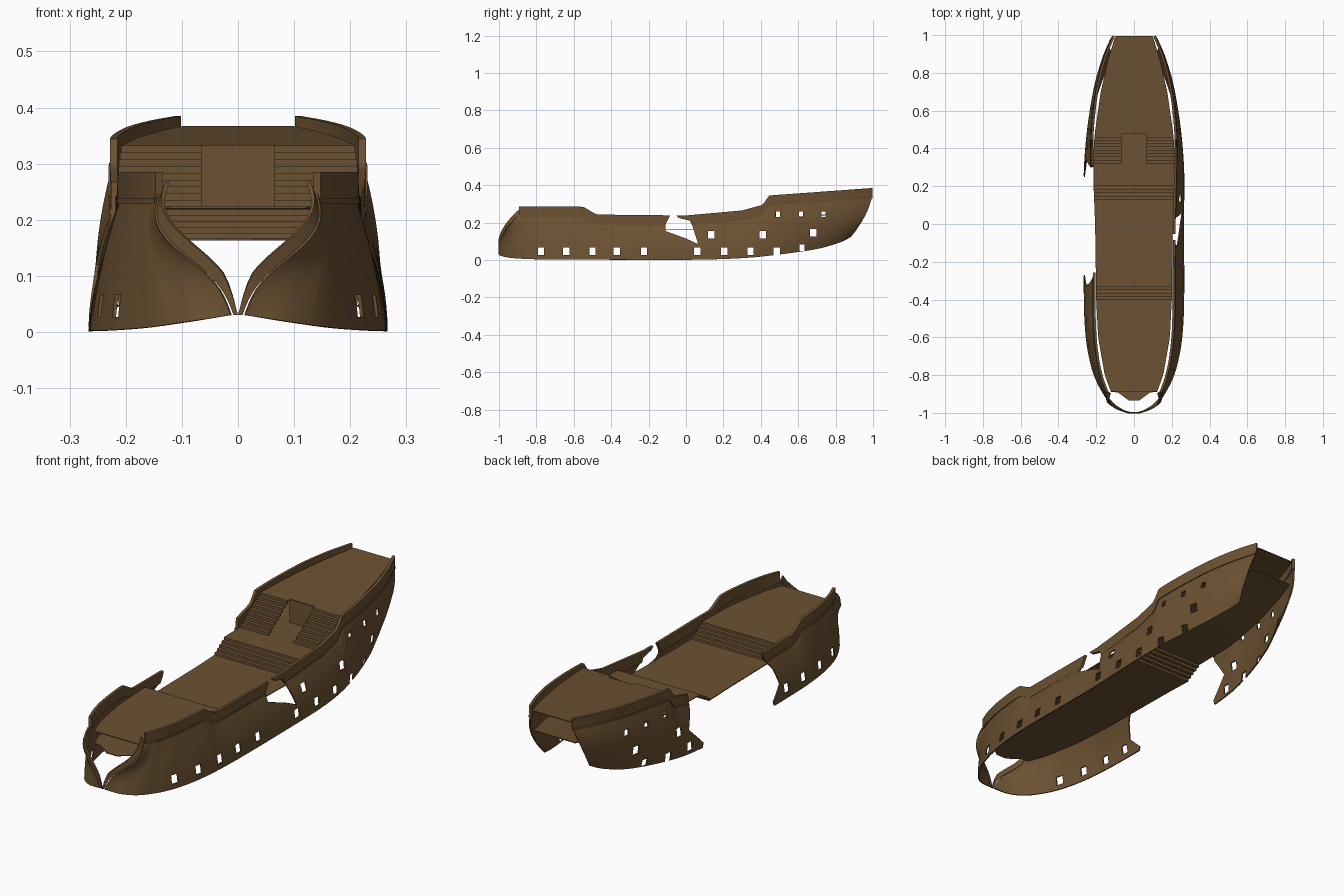
import bpy, bmesh, math
from mathutils import Vector

if "Cube" in bpy.data.objects:
    bpy.data.objects.remove(bpy.data.objects["Cube"])

wood = bpy.data.materials.new("brown_wood")
wood.diffuse_color = (0.15, 0.083, 0.032, 1)
wood.use_nodes = True
wood.node_tree.nodes["Principled BSDF"].inputs["Base Color"].default_value = wood.diffuse_color


def lerp_table(t, y):
    if y <= t[0][0]:
        return t[0][1]
    for (a, p), (b, q) in zip(t, t[1:]):
        if y <= b:
            return p + (q - p) * (y - a) / (b - a)
    return t[-1][1]


def make(name, verts, faces):
    me = bpy.data.meshes.new(name)
    me.from_pydata(verts, [], faces)
    bm = bmesh.new()
    bm.from_mesh(me)
    bmesh.ops.recalc_face_normals(bm, faces=bm.faces)
    bm.to_mesh(me)
    bm.free()
    me.materials.append(wood)
    ob = bpy.data.objects.new(name, me)
    bpy.context.collection.objects.link(ob)
    return ob


def grid(name, rows, thick, cutter=None):
    """Skin a list of point rows, thicken it and optionally cut holes."""
    n = len(rows[0])
    verts = [p for r in rows for p in r]
    faces = [(i * n + j, i * n + j + 1, (i + 1) * n + j + 1, (i + 1) * n + j)
             for i in range(len(rows) - 1) for j in range(n - 1)]
    ob = make(name, verts, faces)
    m = ob.modifiers.new("thick", 'SOLIDIFY')
    m.thickness = thick
    m.offset = 0
    if cutter:
        b = ob.modifiers.new("cut", 'BOOLEAN')
        b.operation = 'DIFFERENCE'
        b.solver = 'EXACT'
        b.object = cutter
    bpy.context.view_layer.update()
    dg = bpy.context.evaluated_depsgraph_get()
    me = bpy.data.meshes.new_from_object(ob.evaluated_get(dg))
    ob.modifiers.clear()
    ob.data = me
    return ob


def smooth(ob):
    bpy.ops.object.select_all(action='DESELECT')
    ob.select_set(True)
    bpy.context.view_layer.objects.active = ob
    bpy.ops.object.shade_smooth_by_angle(angle=math.radians(35))


# Hull stations: y, x, z of lower edge; y, x at mid height; y, x at top
ST = [(-1, .012, .03, -.975, .095, -.89, .138),
      (-.975, .09, .018, -.93, .13, -.865, .148),
      (-.90, .16, .008, -.86, .17, -.81, .167),
      (-.75, .225, .003, -.73, .213, -.70, .19),
      (-.50, .26, .002, -.50, .242, -.50, .206),
      (0, .262, .001, 0, .25, 0, .21),
      (.30, .262, .01, .30, .25, .30, .217),
      (.50, .24, .03, .50, .243, .50, .216),
      (.70, .19, .06, .71, .212, .72, .19),
      (.82, .145, .095, .86, .17, .88, .15),
      (.88, .115, .125, .955, .13, .995, .105)]
TOP = [(-.89, .245), (-.55, .245), (-.48, .203), (0, .198), (.3, .225),
       (.41, .255), (.445, .305), (1, .345)]
N = len(ST) - 1


def hull(u, v):
    i = min(int(u), N - 1)
    t = u - i
    a, b, c, d = (ST[max(0, min(N, k))] for k in (i - 1, i, i + 1, i + 2))
    s = [.5 * (2 * q + (r - p) * t + (2 * p - 5 * q + 4 * r - w) * t * t
               + (3 * q - p - 3 * r + w) * t ** 3) for p, q, r, w in zip(a, b, c, d)]
    zt = lerp_table(TOP, s[5])
    k0, k1, k2 = (1 - v) * (1 - 2 * v), 4 * v * (1 - v), v * (2 * v - 1)
    x = s[1] * k0 + s[4] * k1 + s[6] * k2
    x -= .02 * math.sin(2 * math.pi * v) * max(0, 1 - u / 1.5)
    y = max(-1, s[0] * k0 + s[3] * k1 + s[5] * k2)
    return Vector((x, y, s[2] + (zt - s[2]) * v))


# Cutters: gunports and broken openings, as prisms across x
PORTS = [(y, .047, .04) for y in (-.775, -.64, -.5, -.37, -.225, .06, .205, .345, .485)]
PORTS += [(.62, .065, .034), (.135, .135, .04), (.41, .135, .04), (.68, .145, .04)]
PORTS += [(y, .245, .028) for y in (.49, .615, .735)]
HOLE_R = [(-.11, .155), (-.11, .19), (-.075, .26), (-.04, .225), (.02, .21),
          (.035, .18), (.065, .085), (0, .115)]
HOLE_L = [(-.29, -.05), (-.27, .02), (-.33, .08), (-.31, .15), (-.26, .22), (-.24, .36),
          (.32, .36), (.3, .2), (.34, .12), (.28, .06), (.25, .03), (.27, -.05)]


def cutter_for(side):
    polys = [HOLE_R if side > 0 else HOLE_L]
    for y, z, h in PORTS:
        if side < 0 and -.28 < y < .3:
            continue
        w = h * .42
        polys.append([(y - w, z - h / 2), (y + w, z - h / 2), (y + w, z + h / 2), (y - w, z + h / 2)])
    verts, faces = [], []
    for p in polys:
        o, n = len(verts), len(p)
        verts += [(side * .06, y, z) for y, z in p] + [(side * .4, y, z) for y, z in p]
        faces += [tuple(range(o, o + n)), tuple(range(o + 2 * n - 1, o + n - 1, -1))]
        faces += [(o + k, o + (k + 1) % n, o + n + (k + 1) % n, o + n + k) for k in range(n)]
    ob = make("cutter", verts, faces)
    ob.hide_render = True
    return ob


us = [k / 14 for k in range(14 * N + 1)]
for side, tag in ((1, "right"), (-1, "left")):
    cut = cutter_for(side)

    def flip(p, dx=0, dy=0, dz=0):
        return (side * (p.x + dx), max(-1, p.y + dy), p.z + dz)

    # hull side
    smooth(grid("hull_side_" + tag,
                [[flip(hull(u, v / 14)) for v in range(15)] for u in us], .006, cut))
    # bulwark above the hull
    smooth(grid("bulwark_" + tag,
                [[flip(hull(u, 1), .003, 0, h) for h in (-.01, .015, .04)] for u in us], .013, cut))
    # thin moulding along the upper edge
    smooth(grid("moulding_" + tag,
                [[flip(hull(u, 1), .008, 0, h) for h in (-.016, -.006)] for u in us], .008, cut))
    # curved trim down the bow
    smooth(grid("bow_trim_" + tag,
                [[flip(hull(0, v / 16), -.004, 0, 0), flip(hull(0, v / 16), -.012, -.006, .022 * min(1, v / 4))]
                 for v in range(17)], .007))
    bpy.data.objects.remove(cut)

# Deck half width along the ship
W = [(-.94, .02), (-.892, .085), (-.889, .122), (-.8, .155), (-.6, .19), (-.4, .2),
     (0, .206), (.2, .214), (.42, .213), (.5, .205), (.7, .176), (.88, .135), (1, .097)]


def steps(y0, z0, y1, z1, n):
    out = []
    for k in range(n):
        za = z0 + (z1 - z0) * (k + 1) / n
        zb = z0 + (z1 - z0) * k / n
        y = y0 + (y1 - y0) * k / n
        out += [(y, zb), (y, za)]
    return out + [(y1, z1)]


def run(y0, z0, y1, z1, n=12):
    return [(y0 + (y1 - y0) * k / n, z0 + (z1 - z0) * k / n) for k in range(n + 1)]


def deck(name, prof, xa=None, xb=None):
    rows = []
    for y, z in prof:
        w = lerp_table(W, y)
        rows.append([(-w if xa is None else xa, y, z), (w if xb is None else xb, y, z)])
    return grid(name, rows, .004)


# lower deck runs the full length with a short flight of steps
deck("lower_deck", [(-.935, .165), (-.892, .165)] + run(-.888, .165, .125, .165, 20)
     + steps(.13, .165, .22, .22, 5) + run(.23, .22, .5, .222, 4) + run(.52, .223, .97, .26))
# raised front deck with steps down to the main deck
deck("front_deck", run(-.888, .222, -.43, .22))
deck("front_steps", [(y, z) for y, z in steps(-.33, .165, -.42, .22, 5)] + [(-.43, .22)])
# raised rear deck, its wall and two side stairs
deck("rear_deck", run(.478, .331, .995, .365))
deck("rear_deck_wall", [(.478, .222), (.478, .331)], -.067, .067)
deck("rear_stairs_right", steps(.32, .221, .478, .331, 9), .065, None)
deck("rear_stairs_left", steps(.32, .221, .478, .331, 9), None, -.065)
